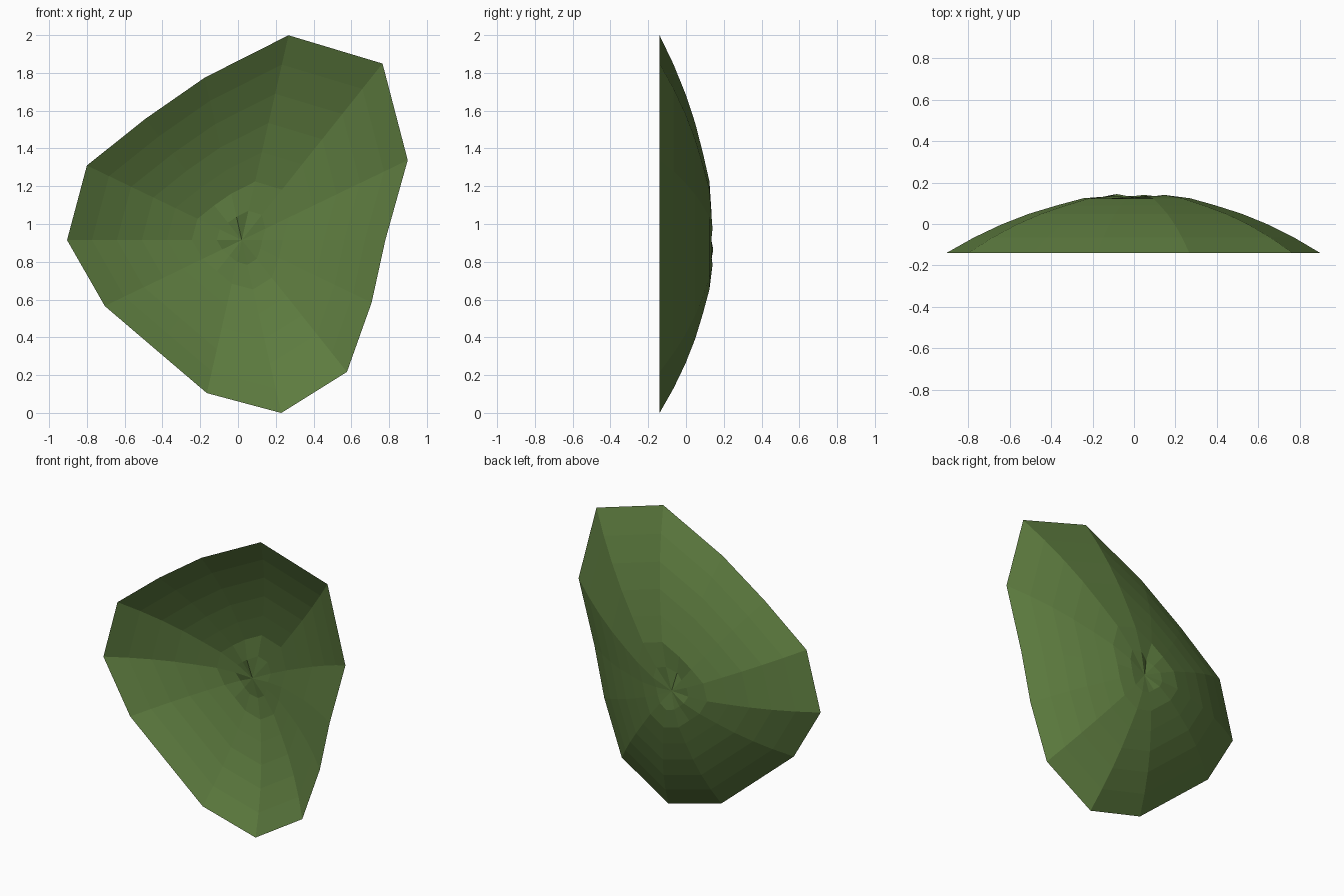
import bpy, bmesh
from math import sin, cos, tau

if "Cube" in bpy.data.objects:
    bpy.data.objects.remove(bpy.data.objects["Cube"])

# Outline radius along each of the 14 evenly spaced spokes (counter-clockwise from +x)
RADII = [0.76, 0.975, 1.195, 1.112, 0.882, 0.82, 0.91,
         0.925, 0.805, 0.737, 0.831, 0.939, 0.893, 0.763]
RINGS = 7
CX, CZ = 0.02, 0.915
# Small unevenness of the innermost ring around the pinched centre
CREASE = {1: 0.006, 4: -0.028, 5: -0.01, 8: 0.01, 11: 0.006}

bm = bmesh.new()
n = len(RADII)
centre = bm.verts.new((CX, 0.125, CZ))

# Concentric rings that follow a shallow parabolic dome
rings = []
for k in range(1, RINGS + 1):
    f = k / RINGS
    ring = []
    for i, r in enumerate(RADII):
        a = tau * i / n
        y = 0.14 - 0.28 * f * f
        if k == 1:
            y += CREASE.get(i, 0)
        elif k == 2:
            y += 0.007
        ring.append(bm.verts.new((CX + f * r * cos(a), y, CZ + f * r * sin(a))))
    rings.append(ring)

# Centre fan and the bands between rings (open shell)
for i in range(n):
    j = (i + 1) % n
    bm.faces.new((centre, rings[0][j], rings[0][i]))
    for a, b in zip(rings, rings[1:]):
        bm.faces.new((a[i], a[j], b[j], b[i]))

mesh = bpy.data.meshes.new("leaf_shell")
bm.to_mesh(mesh)
bm.free()
leaf = bpy.data.objects.new("leaf_shell", mesh)
bpy.context.collection.objects.link(leaf)

# Leaf green
mat = bpy.data.materials.new("leaf_green")
mat.diffuse_color = (0.11, 0.20, 0.05, 1)
mat.use_nodes = True
mat.node_tree.nodes["Principled BSDF"].inputs["Base Color"].default_value = mat.diffuse_color
mesh.materials.append(mat)
